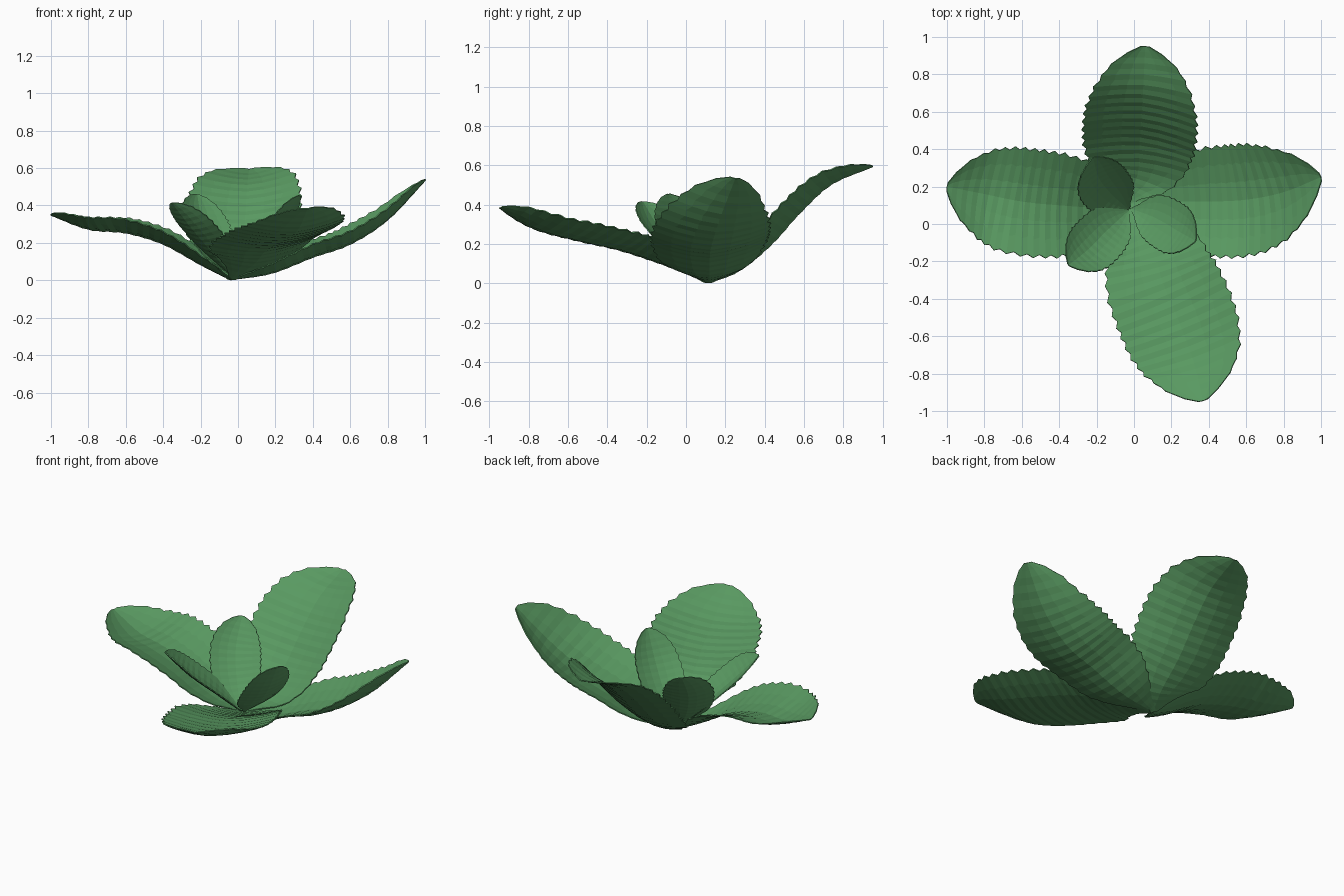
import bpy
import math
from mathutils import Vector, Matrix

if "Cube" in bpy.data.objects:
    bpy.data.objects.remove(bpy.data.objects["Cube"])

green = bpy.data.materials.new("leaf_green")
green.diffuse_color = (0.1, 0.32, 0.12, 1)
green.use_nodes = True
green.node_tree.nodes["Principled BSDF"].inputs["Base Color"].default_value = green.diffuse_color

UP = Vector((0, 0, 1))
# Half-width along the blade, as (position, fraction of widest)
PROFILE = [(0, .07), (.08, .28), (.16, .57), (.28, .85), (.42, .97), (.56, 1),
           (.68, .98), (.8, .86), (.9, .63), (.96, .38), (1, .08)]


def width_at(t):
    for (a, wa), (b, wb) in zip(PROFILE, PROFILE[1:]):
        if t <= b:
            return wa + (wb - wa) * (t - a) / (b - a)
    return PROFILE[-1][1]


def spline(pts, t):
    # Catmull-Rom point along the midrib
    p = [2 * pts[0] - pts[1]] + pts + [2 * pts[-1] - pts[-2]]
    f = min(max(t, 0), .99999) * (len(pts) - 1)
    i = int(f)
    u = f - i
    a, b, c, d = p[i:i + 4]
    return .5 * (2 * b + (c - a) * u + (2 * a - 5 * b + 4 * c - d) * u * u
                 + (3 * b - a - 3 * c + d) * u ** 3)


def leaf(name, midrib, half, cup, roll=0, rows=36, ripple=.009, cols=6):
    pts = [Vector(p) for p in midrib]
    heading = pts[-1] - pts[0]
    heading.z = 0
    side0 = UP.cross(heading.normalized())
    verts, faces = [], []
    for i in range(rows + 1):
        t = i / rows
        c = spline(pts, t)
        tan = (spline(pts, t + .02) - spline(pts, t - .02)).normalized()
        side = (side0 - tan * side0.dot(tan)).normalized()
        side = Matrix.Rotation(roll * min(1, t * 3), 3, tan) @ side
        normal = tan.cross(side)
        w = width_at(t)
        wave = 0 if i == rows else (1 if i % 2 else -1) * ripple * w
        for j in range(cols + 1):
            v = 2 * j / cols - 1
            lift = cup * w * abs(v) ** 1.6 + wave * (.15 + .3 * abs(v))
            verts.append(c + side * v * (half * w + wave) + normal * lift)
    n = cols + 1
    for i in range(rows):
        for j in range(cols):
            k = i * n + j
            faces.append((k, k + n, k + n + 1, k + 1))
    mesh = bpy.data.meshes.new(name)
    mesh.from_pydata(verts, [], faces)
    mesh.materials.append(green)
    ob = bpy.data.objects.new(name, mesh)
    bpy.context.collection.objects.link(ob)
    thick = ob.modifiers.new("thickness", 'SOLIDIFY')
    thick.thickness = .006
    thick.offset = 0
    return ob


# Four large spreading leaves
leaves = [
    leaf("left_leaf", [(-.04, .11, .01), (-.2, .09, .09), (-.4, .1, .2),
                       (-.6, .12, .26), (-.8, .16, .28), (-1, .2, .355)], .285, .075),
    leaf("right_leaf", [(-.04, .12, .01), (.18, .12, .045), (.4, .12, .13),
                        (.6, .13, .2), (.8, .17, .33), (1, .25, .54)], .30, .08),
    leaf("back_leaf", [(-.04, .12, .01), (.02, .27, .07), (.03, .43, .2),
                       (.04, .58, .365), (.05, .74, .51), (.06, .95, .6)],
         .305, .07, -.01),
    leaf("front_leaf", [(-.03, .11, .01), (.09, -.1, .1), (.15, -.3, .17),
                        (.24, -.52, .22), (.32, -.74, .28), (.37, -.945, .39)],
         .315, .06, .06),
    # Three small upright inner leaves
    leaf("inner_back_leaf", [(-.03, .08, .03), (-.12, .16, .16), (-.19, .25, .31),
                             (-.22, .355, .465)], .145, .035, 0, 28, .004),
    leaf("inner_front_leaf", [(-.03, .07, .03), (-.14, -.03, .16), (-.25, -.14, .29),
                              (-.35, -.22, .42)], .145, .04, 0, 28, .004),
    leaf("inner_right_leaf", [(-.01, .08, .03), (.12, .03, .14), (.24, -.04, .29),
                              (.33, -.09, .46)], .14, .03, 0, 28, .003),
]

# Rest the plant on the ground
low = min(v.co.z for ob in leaves for v in ob.data.vertices)
for ob in leaves:
    for v in ob.data.vertices:
        v.co.z -= low - .003
